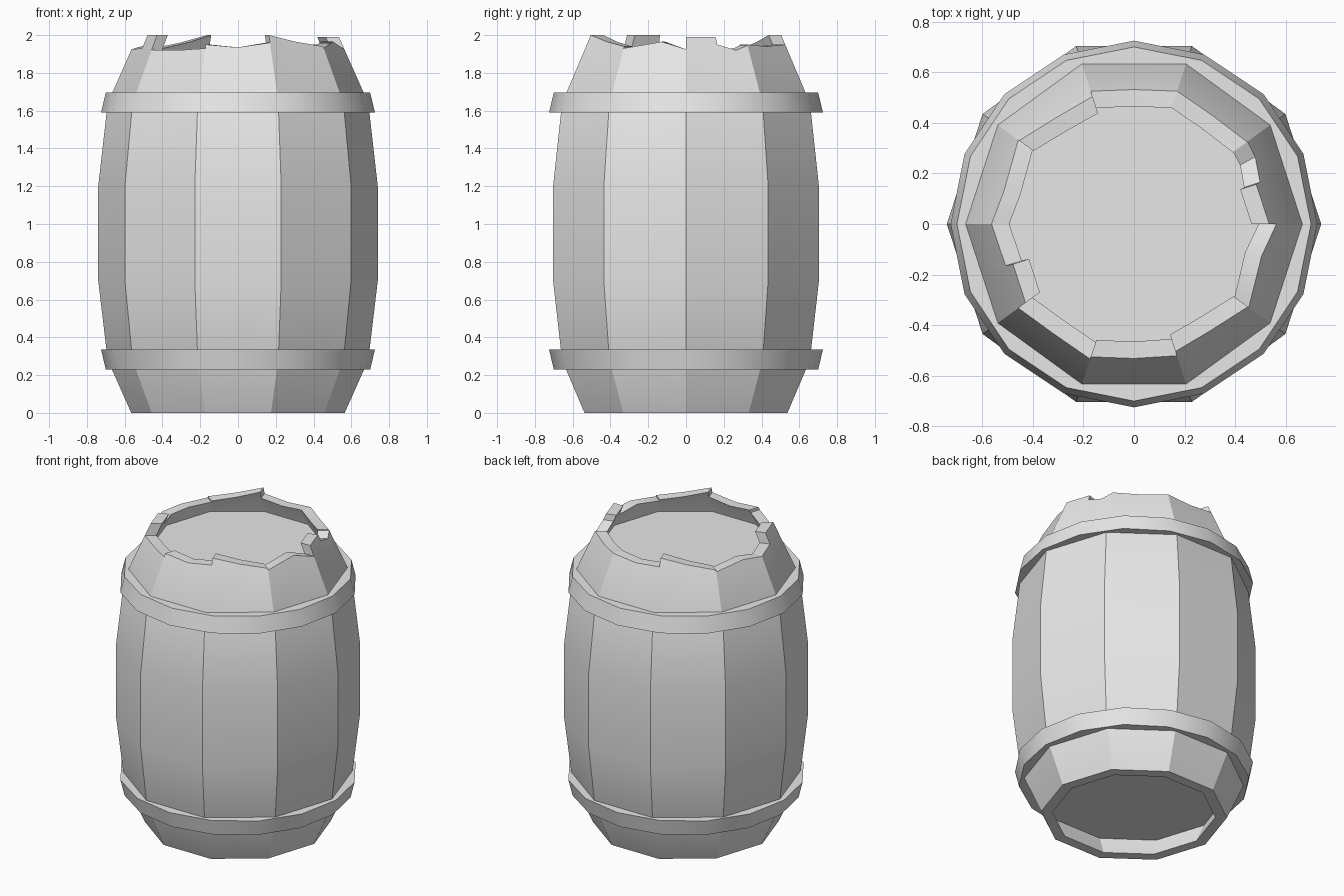
import bpy, bmesh, math
from mathutils import Vector

if "Cube" in bpy.data.objects:
    bpy.data.objects.remove(bpy.data.objects["Cube"], do_unlink=True)

SIDES = 10
STEP = math.tau / SIDES
WALL = 0.07

grey = bpy.data.materials.new("plain_grey")
grey.use_nodes = True
grey.diffuse_color = (0.8, 0.8, 0.8, 1)
grey.node_tree.nodes["Principled BSDF"].inputs["Base Color"].default_value = (0.8, 0.8, 0.8, 1)

# Bulging barrel outline: height, corner radius
OUTLINE = [(0, 0.565), (0.28, 0.69), (0.7, 0.74), (1.2, 0.74), (1.64, 0.69), (2, 0.53)]


def radius(z):
    for (z0, r0), (z1, r1) in zip(OUTLINE, OUTLINE[1:]):
        if z <= z1:
            return r0 + (r1 - r0) * (z - z0) / (z1 - z0)
    return OUTLINE[-1][1]


def finish(bm, name):
    bmesh.ops.recalc_face_normals(bm, faces=bm.faces)
    mesh = bpy.data.meshes.new(name)
    bm.to_mesh(mesh)
    bm.free()
    mesh.materials.append(grey)
    obj = bpy.data.objects.new(name, mesh)
    bpy.context.collection.objects.link(obj)
    bpy.ops.object.select_all(action="DESELECT")
    obj.select_set(True)
    bpy.context.view_layer.objects.active = obj
    bpy.ops.object.shade_smooth_by_angle(angle=math.radians(30))
    return obj


def corner(angle, r, z):
    return Vector((r * math.cos(angle), r * math.sin(angle), z))


def stave(index, rim):
    """One flat plank; rim lists (fraction across, top height)."""
    bm = bmesh.new()
    loops = []
    for t, top in rim:
        heights = [z for z, r in OUTLINE[:-1]] + [top]
        outer, inner = [], []
        for z in heights:
            for side, r in ((outer, radius(z)), (inner, radius(z) - WALL)):
                a = corner(index * STEP, r, z)
                b = corner((index + 1) * STEP, r, z)
                side.append(bm.verts.new(a.lerp(b, t)))
        loops.append(outer + inner[::-1])
    n = len(loops[0])
    for a, b in zip(loops, loops[1:]):
        for i in range(n):
            j = (i + 1) % n
            bm.faces.new((a[i], a[j], b[j], b[i]))
    # End caps as strips
    for loop in (loops[0], loops[-1]):
        for i in range(n // 2 - 1):
            bm.faces.new((loop[i], loop[i + 1], loop[n - 2 - i], loop[n - 1 - i]))
    return finish(bm, f"stave_{index + 1}")


# Broken rim of each plank, counterclockwise from +x
RIMS = [
    [(0, 1.99), (0.5, 1.99), (0.51, 1.95), (0.8, 1.92), (1, 1.945)],
    [(0, 1.95), (0.5, 1.94), (1, 1.95)],
    [(0, 1.95), (0.5, 1.935), (1, 1.95)],
    [(0, 2.0), (0.5, 1.96), (1, 1.93)],
    [(0, 1.92), (0.6, 1.94), (1, 1.925)],
    [(0, 1.925), (0.5, 1.93), (0.51, 2.0), (1, 2.0)],
    [(0, 1.92), (0.5, 1.92), (1, 1.93)],
    [(0, 1.95), (0.5, 1.935), (1, 1.96)],
    [(0, 2.0), (0.5, 1.965), (1, 1.94)],
    [(0, 1.93), (0.6, 1.965), (1, 1.925)],
]
for i, rim in enumerate(RIMS):
    stave(i, rim)


# Recessed end boards
def end_board(name, low, high):
    bm = bmesh.new()
    rings = [[bm.verts.new(corner(i * STEP, radius(z) - WALL / 2, z)) for i in range(SIDES)]
             for z in (low, high)]
    for ring in rings:
        bm.faces.new(ring)
    for i in range(SIDES):
        j = (i + 1) % SIDES
        bm.faces.new((rings[0][i], rings[0][j], rings[1][j], rings[1][i]))
    finish(bm, name)


end_board("lid", 1.79, 1.84)
end_board("floor", 0.13, 0.18)


# Flared hoops
def hoop(name, low, high, r_low, r_high, segments=16):
    bm = bmesh.new()
    section = [(r_low, low), (r_high, high), (0.63, high), (0.63, low)]
    rings = [[bm.verts.new(corner(i * math.tau / segments, r, z)) for r, z in section]
             for i in range(segments)]
    for i in range(segments):
        a, b = rings[i], rings[(i + 1) % segments]
        for k in range(4):
            m = (k + 1) % 4
            bm.faces.new((a[k], a[m], b[m], b[k]))
    finish(bm, name)


hoop("upper_hoop", 1.59, 1.695, 0.725, 0.70)
hoop("lower_hoop", 0.23, 0.335, 0.70, 0.725)
